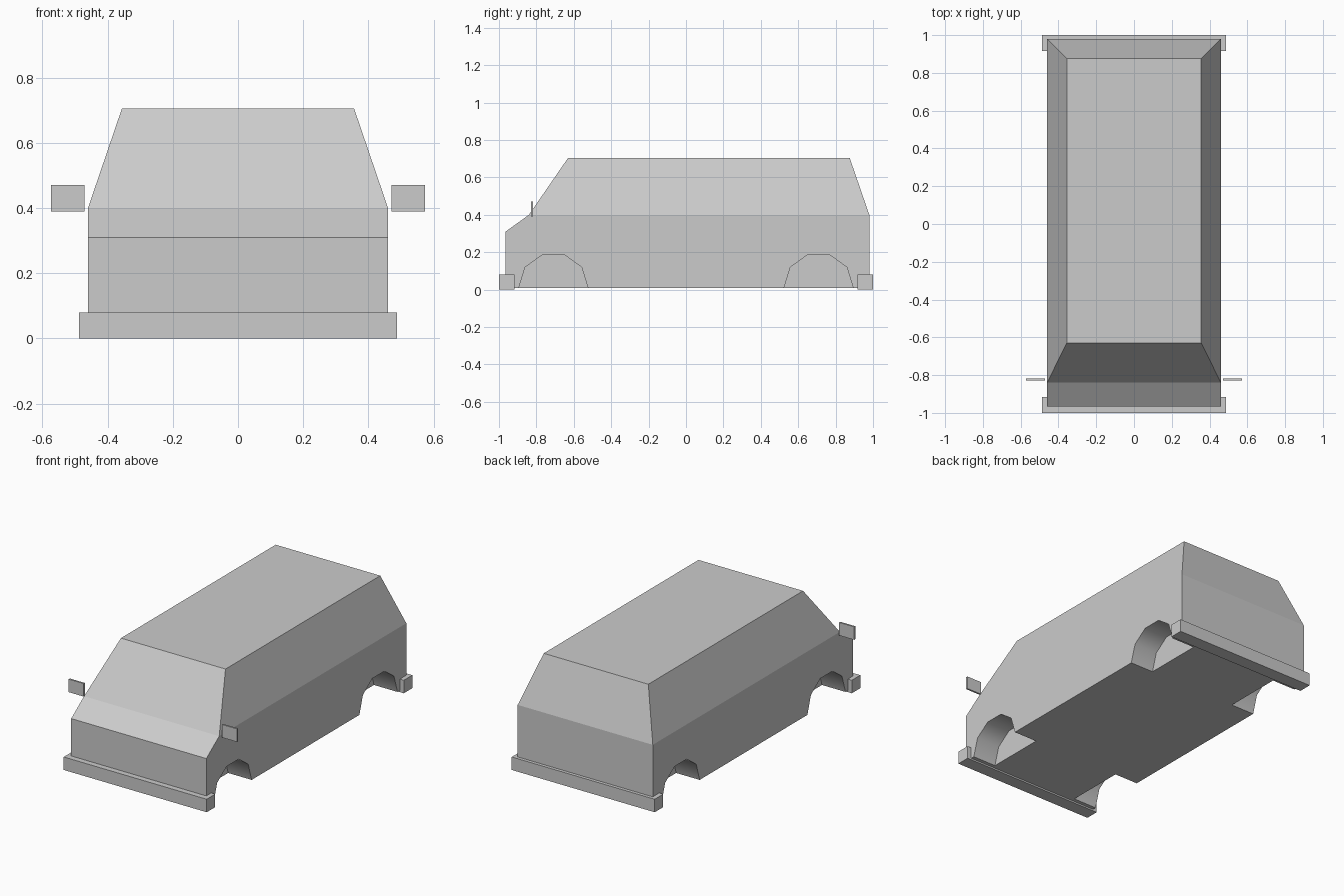
import bpy
import bmesh

default = bpy.data.objects.get("Cube")
if default:
    bpy.data.objects.remove(default, do_unlink=True)

# Single plain grey paint
grey = bpy.data.materials.new("plain_grey")
grey.use_nodes = True
COLOUR = (0.6, 0.6, 0.6, 1.0)
grey.diffuse_color = COLOUR
grey.node_tree.nodes["Principled BSDF"].inputs["Base Color"].default_value = COLOUR


def finish(name, bm):
    bmesh.ops.recalc_face_normals(bm, faces=bm.faces)
    mesh = bpy.data.meshes.new(name)
    bm.to_mesh(mesh)
    bm.free()
    mesh.materials.append(grey)
    obj = bpy.data.objects.new(name, mesh)
    bpy.context.collection.objects.link(obj)
    return obj


def box(name, low, high):
    bm = bmesh.new()
    bmesh.ops.create_cube(bm, size=1)
    for v in bm.verts:
        for i in range(3):
            v.co[i] = low[i] if v.co[i] < 0 else high[i]
    return finish(name, bm)


def prism(name, outline, x0, x1):
    """Extrude a (y, z) outline along x, with smooth walls and flat caps."""
    bm = bmesh.new()
    a = [bm.verts.new((x0, y, z)) for y, z in outline]
    b = [bm.verts.new((x1, y, z)) for y, z in outline]
    bm.faces.new(a)
    bm.faces.new(b)
    for i in range(len(a)):
        j = (i + 1) % len(a)
        bm.faces.new((a[i], a[j], b[j], b[i])).smooth = True
    return finish(name, bm)


# Body shell: side outline as (half width, y, z), mirrored across x
HALF, ROOF_HALF = 0.46, 0.356
outline = [
    (HALF, -0.965, 0.01), (HALF, -0.965, 0.31), (HALF, -0.84, 0.40),
    (ROOF_HALF, -0.63, 0.705), (ROOF_HALF, 0.875, 0.705),
    (HALF, 0.98, 0.40), (HALF, 0.98, 0.01),
]
bm = bmesh.new()
sides = [[bm.verts.new((s * x, y, z)) for x, y, z in outline] for s in (-1, 1)]
for side in sides:
    bm.faces.new([side[i] for i in (0, 1, 2, 5, 6)])   # lower side panel
    bm.faces.new(side[2:6])                            # sloped upper side
for i in range(len(outline)):
    j = (i + 1) % len(outline)
    bm.faces.new((sides[0][i], sides[0][j], sides[1][j], sides[1][i]))
body = finish("body", bm)

# Wheel wells: faceted arches cut into both sides
WELL_Y, WELL_DEPTH = 0.709, 0.16
half_arch = [(0.185, -0.05), (0.185, 0.01), (0.151, 0.12), (0.059, 0.186)]
arch = half_arch + [(-y, z) for y, z in reversed(half_arch)]
for s in (-1, 1):
    for centre in (-WELL_Y, WELL_Y):
        cutter = prism("well_cutter", [(centre + y, z) for y, z in arch],
                       s * (HALF - WELL_DEPTH), s * (HALF + 0.1))
        cutter.hide_render = True
        mod = body.modifiers.new("wheel_well", "BOOLEAN")
        mod.operation = "DIFFERENCE"
        mod.solver = "EXACT"
        mod.object = cutter
        bpy.context.view_layer.objects.active = body
        bpy.ops.object.modifier_apply(modifier=mod.name)
        bpy.data.objects.remove(cutter, do_unlink=True)

# Bumpers
box("front_bumper", (-0.487, -1.0, 0), (0.487, -0.917, 0.08))
box("rear_bumper", (-0.487, 0.917, 0), (0.487, 1.0, 0.08))

# Side mirrors
for name, s in (("left_mirror", 1), ("right_mirror", -1)):
    xs = sorted((s * 0.471, s * 0.573))
    box(name, (xs[0], -0.828, 0.39), (xs[1], -0.817, 0.47))
